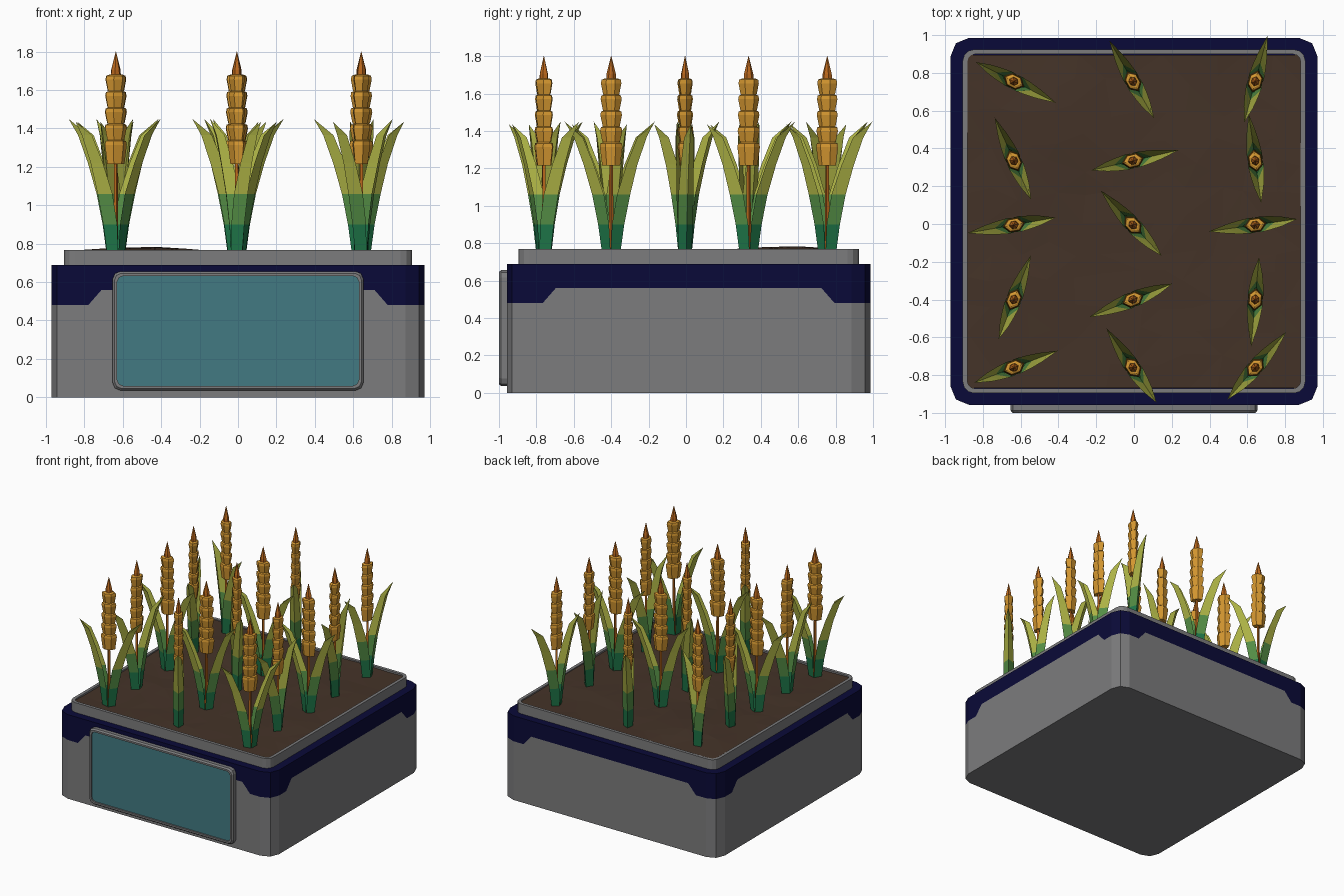
import bpy, bmesh, math, random
from mathutils import noise, Vector

if "Cube" in bpy.data.objects:
    bpy.data.objects.remove(bpy.data.objects["Cube"])

random.seed(4)
CY = 0.014      # the planter box sits slightly behind the origin


def material(name, r, g, b):
    m = bpy.data.materials.new(name)
    m.diffuse_color = (r, g, b, 1)
    m.use_nodes = True
    m.node_tree.nodes["Principled BSDF"].inputs["Base Color"].default_value = m.diffuse_color
    return m


GREY = material("grey metal", 0.2, 0.2, 0.205)
NAVY = material("navy trim", 0.003, 0.003, 0.04)
TEAL = material("teal panel", 0.055, 0.195, 0.223)
SOIL = material("brown soil", 0.058, 0.033, 0.021)
LOW = material("dark green", 0.013, 0.18, 0.065)
MID = material("mid green", 0.09, 0.27, 0.06)
TOP = material("yellow green", 0.42, 0.45, 0.06)
GRAIN = material("golden grain", 0.66, 0.31, 0.03)
STEM = material("burnt orange", 0.5, 0.14, 0.012)


def mesh_from(bm, name, mats, recalc=True):
    if recalc:
        bmesh.ops.recalc_face_normals(bm, faces=bm.faces[:])
    me = bpy.data.meshes.new(name)
    bm.to_mesh(me)
    bm.free()
    for m in mats:
        me.materials.append(m)
    return me


def place(name, me, loc=(0, 0, 0), rot=0.0):
    ob = bpy.data.objects.new(name, me)
    ob.location = loc
    ob.rotation_euler = (0, 0, rot)
    bpy.context.collection.objects.link(ob)
    return ob


def loft(bm, rings, cap_start=True, cap_end=True, mats=None, end_mat=0):
    """Bridge closed rings of points; mats gives one slot per band."""
    vs = [[bm.verts.new(p) for p in r] for r in rings]
    n = len(vs[0])
    for k in range(len(vs) - 1):
        for i in range(n):
            j = (i + 1) % n
            f = bm.faces.new((vs[k][i], vs[k][j], vs[k + 1][j], vs[k + 1][i]))
            f.material_index = mats[k] if mats else 0
    if cap_start:
        bm.faces.new(vs[0][::-1])
    if cap_end:
        bm.faces.new(vs[-1]).material_index = end_mat


def round_rect(hx, hy, r, seg):
    pts = []
    for q, (sx, sy) in enumerate(((1, 1), (-1, 1), (-1, -1), (1, -1))):
        for s in range(seg + 1):
            a = math.pi / 2 * (q + s / seg)
            pts.append((sx * (hx - r) + r * math.cos(a), sy * (hy - r) + r * math.sin(a)))
    return pts


# Box: grey walls with a navy band that drops lower around the corners
side = [(-0.872, 0.48), (-0.78, 0.48), (-0.71, 0.56), (0.71, 0.56), (0.78, 0.48), (0.872, 0.48)]
outline = []
for q in range(4):
    c, s = round(math.cos(q * math.pi / 2)), round(math.sin(q * math.pi / 2))
    for x, y, z in [(0.972, t, z) for t, z in side] + [(0.943, 0.943, 0.48)]:
        outline.append((x * c - y * s, x * s + y * c + CY, z))
bm = bmesh.new()
loft(bm, [[(x, y, 0) for x, y, z in outline], outline,
          [(x, y, 0.688) for x, y, z in outline]], mats=[0, 1], end_mat=1)
place("planter_box", mesh_from(bm, "planter_box", [GREY, NAVY]))

# Raised rim around the soil
outer, inner = round_rect(0.907, 0.91, 0.06, 3), round_rect(0.882, 0.885, 0.04, 3)
bm = bmesh.new()
loft(bm, [[(x, y + CY, z) for x, y in ring] for ring, z in
          ((outer, 0.68), (outer, 0.768), (inner, 0.768), (inner, 0.69))],
     cap_start=False, cap_end=False)
place("rim", mesh_from(bm, "rim", [GREY]))

# Lumpy soil
bm = bmesh.new()
bmesh.ops.create_grid(bm, x_segments=12, y_segments=12, size=0.882)
for v in bm.verts:
    edge = max(abs(v.co.x), abs(v.co.y)) > 0.87
    if not edge:
        v.co.x += random.uniform(-0.04, 0.04)
        v.co.y += random.uniform(-0.04, 0.04)
    d = (v.co.x + 0.5) ** 2 + (v.co.y - 0.55) ** 2
    z = 0.757 + 0.022 * math.exp(-d / 0.12) + 0.009 * noise.noise(Vector((v.co.x * 4, v.co.y * 4, 1.3)))
    v.co.z = min(z, 0.763) if edge else z
    v.co.y += CY
bmesh.ops.triangulate(bm, faces=bm.faces[:])
place("soil", mesh_from(bm, "soil", [SOIL], recalc=False))

# Front panel: chamfered grey frame with a recessed teal plate
bm = bmesh.new()
rings = []
for inset, y in ((0, -0.95), (0, -0.988), (0.01, -1.0), (0.024, -1.0), (0.024, -0.988)):
    rings.append([(x, y, z + 0.346) for x, z in
                  round_rect(0.653 - inset, 0.31 - inset, 0.04 - inset * 0.4, 2)])
loft(bm, rings, end_mat=1)
place("front_panel", mesh_from(bm, "front_panel", [GREY, TEAL]))

# Leaf pair: folded blades, (z, spine reach, edge reach, half width), tip curling out
blade = [(0.74, 0.048, 0.0, 0.036), (0.9, 0.07, 0.008, 0.04), (1.06, 0.102, 0.035, 0.041),
         (1.22, 0.148, 0.09, 0.035), (1.365, 0.2, 0.15, 0.025)]
bm = bmesh.new()
for sgn, k in ((1, 1.0), (-1, 0.9)):
    rows = []
    for z, spine, edge, w in blade:
        f = 1 if z < 1.1 else (1 + k) / 2
        rows.append([bm.verts.new((sgn * edge * f, -w, z)), bm.verts.new((sgn * spine * f, 0, z)),
                     bm.verts.new((sgn * edge * f, w, z))])
    tip = bm.verts.new((sgn * 0.25 * k, 0, 1.45 if k == 1 else 1.435))
    for a, b in zip(rows, rows[1:]):
        for i in (0, 1):
            bm.faces.new((a[i], a[i + 1], b[i + 1], b[i]))
    for i in (0, 1):
        bm.faces.new((rows[-1][i], rows[-1][i + 1], tip))
for f in bm.faces:
    z = f.calc_center_median().z
    f.material_index = 0 if z < 0.9 else 1 if z < 1.06 else 2
bmesh.ops.recalc_face_normals(bm, faces=bm.faces[:])
for f in bm.faces:      # blades face outward from the stalk
    f.normal_update()
    c = f.calc_center_median()
    if f.normal.x * c.x < 0:
        f.normal_flip()
leaf_mesh = mesh_from(bm, "leaf_pair", [LOW, MID, TOP], recalc=False)


# Ear: flared hexagonal tiers, and a pointed tip
def hexagon(a, b, z):
    return [(a, 0, z), (a * 0.45, b, z), (-a * 0.45, b, z),
            (-a, 0, z), (-a * 0.45, -b, z), (a * 0.45, -b, z)]


bm = bmesh.new()
for i in range(5):
    z0, s = (1.215 if i == 0 else 1.255 + 0.085 * i), 1 - 0.025 * i
    z1 = 1.255 + 0.085 * (i + 1)
    loft(bm, [hexagon(0.048 * s, 0.026 * s, z0), hexagon(0.061 * s, 0.037 * s, z1 - 0.025),
              hexagon(0.057 * s, 0.034 * s, z1 - 0.006), hexagon(0.04 * s, 0.024 * s, z1)])
ear_mesh = mesh_from(bm, "ear", [GRAIN])

bm = bmesh.new()
loft(bm, [hexagon(0.027, 0.02, 1.66), hexagon(0.025, 0.019, 1.705), hexagon(0.001, 0.001, 1.80)])
tip_mesh = mesh_from(bm, "ear_tip", [STEM])

# Stalk
bm = bmesh.new()
loft(bm, [[(r, 0, z), (0, r, z), (-r, 0, z), (0, -r, z)] for r, z in ((0.013, 0.74), (0.01, 1.23))])
stalk_mesh = mesh_from(bm, "stalk", [STEM])

# Five rows of three plants, each turned its own way (degrees)
turns = {0.755: (-27, 120, 75), 0.335: (114, 13, 98), -0.005: (190, 133, 188),
         -0.4: (69, 202, 265), -0.76: (21, 124, 49)}
for row, (y, angles) in enumerate(turns.items()):
    for col, (x, ang) in enumerate(zip((-0.636, -0.006, 0.642), angles)):
        for part, me in (("leaves", leaf_mesh), ("stalk", stalk_mesh),
                         ("ear", ear_mesh), ("ear_tip", tip_mesh)):
            place(f"wheat_{part}_{row + 1}_{col + 1}", me, (x, y, 0), math.radians(ang))
